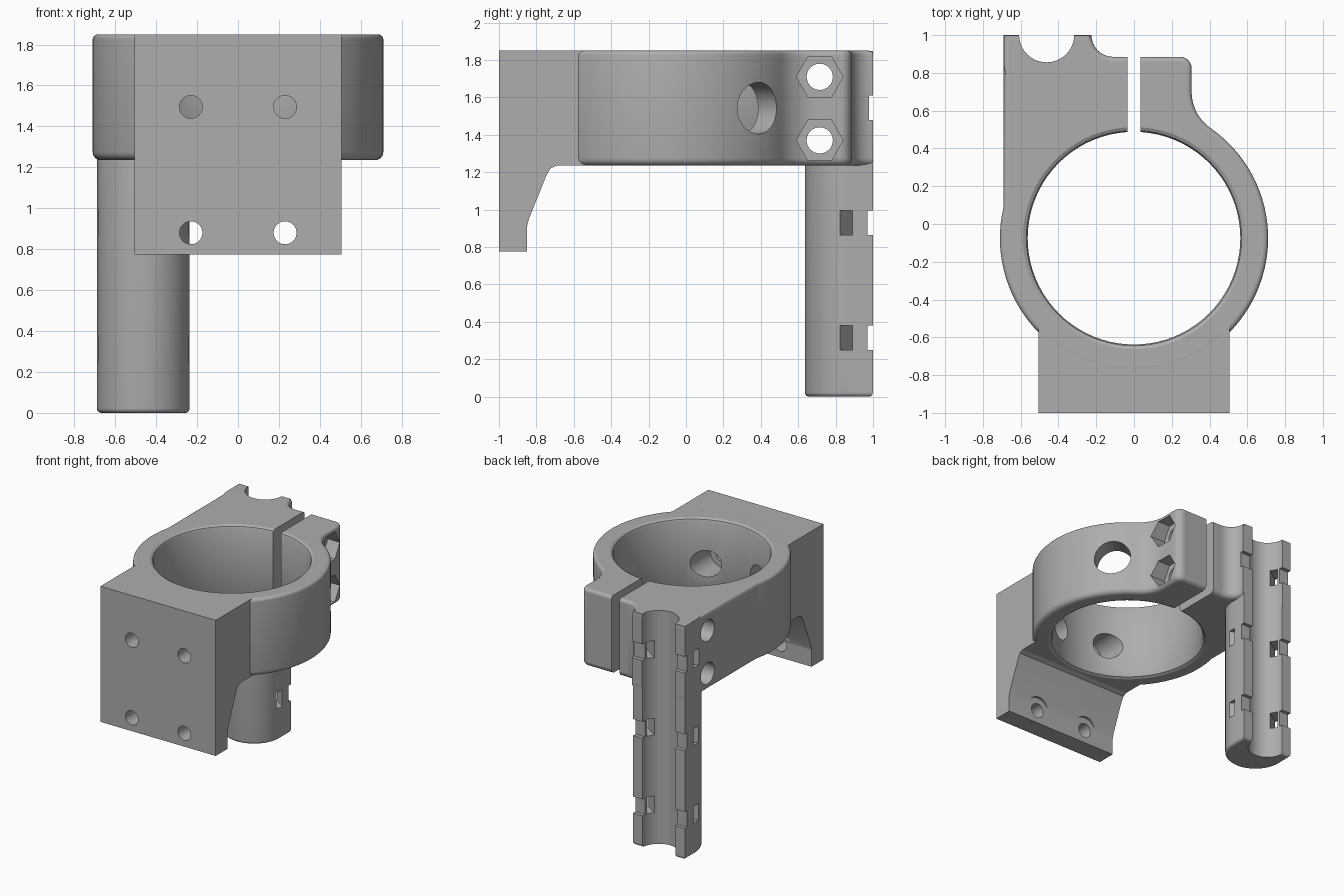
import bpy, bmesh, math
from mathutils import Matrix, Vector

if "Cube" in bpy.data.objects:
    bpy.data.objects.remove(bpy.data.objects["Cube"])

BASE, TOP = 1.235, 1.85
MID = (BASE + TOP) / 2
CENTRE_Y = -0.075
BORE, RING = 0.563, 0.71
ACROSS = Matrix(((0, 0, 1, 0), (1, 0, 0, 0), (0, 1, 0, 0), (0, 0, 0, 1)))

grey = bpy.data.materials.new("plain_grey")
grey.use_nodes = True
grey.diffuse_color = (0.42, 0.42, 0.42, 1)
grey.node_tree.nodes["Principled BSDF"].inputs["Base Color"].default_value = grey.diffuse_color


def arc(cx, cy, r, start, end, n):
    angles = [math.radians(start + (end - start) * i / n) for i in range(n + 1)]
    return [(cx + r * math.cos(a), cy + r * math.sin(a)) for a in angles]


def rounded(edge, radius, direction):
    """Levels (z, inset) of a rounded rim, from the cap to the wall."""
    steps = [math.radians(18 * i) for i in range(6)]
    return [(edge + direction * radius * (1 - math.cos(a)), radius * (1 - math.sin(a)))
            for a in steps]


def inset_outline(points, amount):
    result = []
    for i, p in enumerate(points):
        d1 = (p - points[i - 1]).normalized()
        d2 = (points[(i + 1) % len(points)] - p).normalized()
        n1, n2 = Vector((-d1.y, d1.x)), Vector((-d2.y, d2.x))
        result.append(p + (n1 + n2) * (amount / (1 + n1.dot(n2))))
    return result


def finish(name, bm):
    bmesh.ops.recalc_face_normals(bm, faces=bm.faces[:])
    mesh = bpy.data.meshes.new(name)
    bm.to_mesh(mesh)
    bm.free()
    mesh.materials.append(grey)
    ob = bpy.data.objects.new(name, mesh)
    bpy.context.scene.collection.objects.link(ob)
    return ob


def solid(name, outline, levels, matrix=Matrix()):
    """Closed solid from one outline repeated at (z, inset) levels."""
    points = [Vector(p) for p in outline]
    if sum(points[i - 1].cross(p) for i, p in enumerate(points)) < 0:
        points.reverse()
    bm = bmesh.new()
    loops = [[bm.verts.new((p.x, p.y, z)) for p in inset_outline(points, inset)]
             for z, inset in levels]
    for low, high in zip(loops, loops[1:]):
        for i in range(len(low)):
            bm.faces.new((low[i - 1], low[i], high[i], high[i - 1]))
    bm.faces.new(loops[0][::-1])
    bm.faces.new(loops[-1])
    bm.transform(matrix)
    return finish(name, bm)


def rod(start, end, radius):
    start, end = Vector(start), Vector(end)
    axis = end - start
    turn = Matrix.Translation(start) @ axis.to_track_quat('Z', 'Y').to_matrix().to_4x4()
    return solid("cutter", arc(0, 0, radius, 0, 360, 40)[:-1], [(0, 0), (axis.length, 0)], turn)


def box(centre, size, turn=0):
    bm = bmesh.new()
    bmesh.ops.create_cube(bm, size=1)
    bm.transform(Matrix.Translation(centre) @ Matrix.Rotation(turn, 4, 'Z')
                 @ Matrix.Diagonal((*size, 1)))
    return finish("cutter", bm)


def volume(mesh):
    bm = bmesh.new()
    bm.from_mesh(mesh)
    result = bm.calc_volume()
    bm.free()
    return result


def combine(target, other, operation='DIFFERENCE'):
    """Apply a boolean, moving to the next solver if one loses the body."""
    before = volume(target.data)
    mod = target.modifiers.new("combine", 'BOOLEAN')
    mod.operation = operation
    mod.object = other
    made = None
    for solver in ('MANIFOLD', 'EXACT', 'FLOAT'):
        mod.solver = solver
        bpy.context.view_layer.update()
        graph = bpy.context.evaluated_depsgraph_get()
        mesh = bpy.data.meshes.new_from_object(target.evaluated_get(graph))
        ratio = volume(mesh) / before
        if (0.5 < ratio < 0.999999) if operation == 'DIFFERENCE' else (1 < ratio < 2):
            made = mesh
            break
    target.modifiers.remove(mod)
    if made:
        target.data = made
    bpy.data.objects.remove(other)


# Clamp ring with its two rear lugs
outline = (arc(0.245, 0.825, 0.06, 90, 0, 6)
           + arc(0.539, 0.70, 0.234, 180, 235.2, 10)
           + arc(0, CENTRE_Y, RING, 55.2, -193.6, 72)[1:]
           + [(-0.69, 1.0)]
           + arc(-0.11, 1.0, 0.115, 180, 270, 10))
bracket = solid("clamp_bracket", outline,
                rounded(BASE, 0.04, 1) + rounded(TOP, 0.025, -1)[::-1])

# Front mounting plate with sloped gusset, extruded across x
side = [(-1, 0.775), (-0.85, 0.775), (-0.85, 0.91), (-0.84, 0.95), (-0.745, 1.185),
        (-0.725, 1.22), (-0.69, 1.236), (-0.5, 1.236), (-0.5, 1.8495), (-1, 1.8495)]
combine(bracket, solid("mounting_plate", side, [(-0.505, 0), (0.505, 0)], ACROSS), 'UNION')

# Rounded cable post
PX = -0.4625
post = [(PX + 0.2265, 0.999), (PX - 0.2265, 0.999)] + arc(PX, 0.8625, 0.2265, 180, 360, 28)
combine(bracket, solid("cable_post", post, rounded(0, 0.022, 1) + [(1.849, 0)]), 'UNION')

# Main bore with softened rims
flare = [(BASE - 0.03, -0.06), (BASE, -0.03), (BASE + 0.01, -0.01), (BASE + 0.03, 0),
         (TOP - 0.025, 0), (TOP - 0.01, -0.007), (TOP, -0.025), (TOP + 0.05, -0.06)]
combine(bracket, solid("cutter", arc(0, CENTRE_Y, BORE, 0, 360, 80)[:-1], flare))

# Clamp slit and cable groove
combine(bracket, box((0, 0.7, MID), (0.07, 0.8, 1)))
combine(bracket, rod((PX, 1.002, -0.1), (PX, 1.002, 2), 0.146))

# Plate screw holes with counterbores behind
for x in (-0.23, 0.23):
    for z, seat, end in ((1.495, -0.78, -0.3), (0.88, -0.845, -0.6)):
        combine(bracket, rod((x, -1.1, z), (x, end, z), 0.056))
        combine(bracket, rod((x, seat, z), (x, end, z), 0.105))

# Clamp bolt holes, head recesses and hexagonal nut pockets
for z in (1.37, 1.71):
    combine(bracket, rod((-0.8, 0.715, z), (0.5, 0.715, z), 0.07))
    combine(bracket, rod((-0.8, 0.715, z), (-0.5, 0.715, z), 0.085))
    pocket = arc(0.715, z, 0.125, 0, 300, 5)
    combine(bracket, solid("cutter", pocket, [(0.2, 0), (0.5, 0)], ACROSS))

# Radial access hole through the ring wall
out = Vector((math.cos(math.radians(40.7)), math.sin(math.radians(40.7)), 0))
middle = Vector((0, CENTRE_Y, MID))
combine(bracket, rod(middle + out * 0.35, middle + out * 0.9, 0.138))

# Tie slots: rim notches and angled tunnels through both groove walls
for z in (0.315, 0.93, 1.545):
    combine(bracket, box((PX, 1.0, z), (0.48, 0.06, 0.13)))
    for s in (-1, 1):
        combine(bracket, box((PX + s * 0.18, 0.888, z), (0.19, 0.057, 0.132),
                             -s * math.radians(35)))

# Smooth curved walls, flat faces elsewhere
bracket.data.shade_smooth()
bracket.data.set_sharp_from_angle(angle=math.radians(30))
for face in bracket.data.polygons:
    face.use_smooth = max(abs(c) for c in face.normal) < 0.9999
